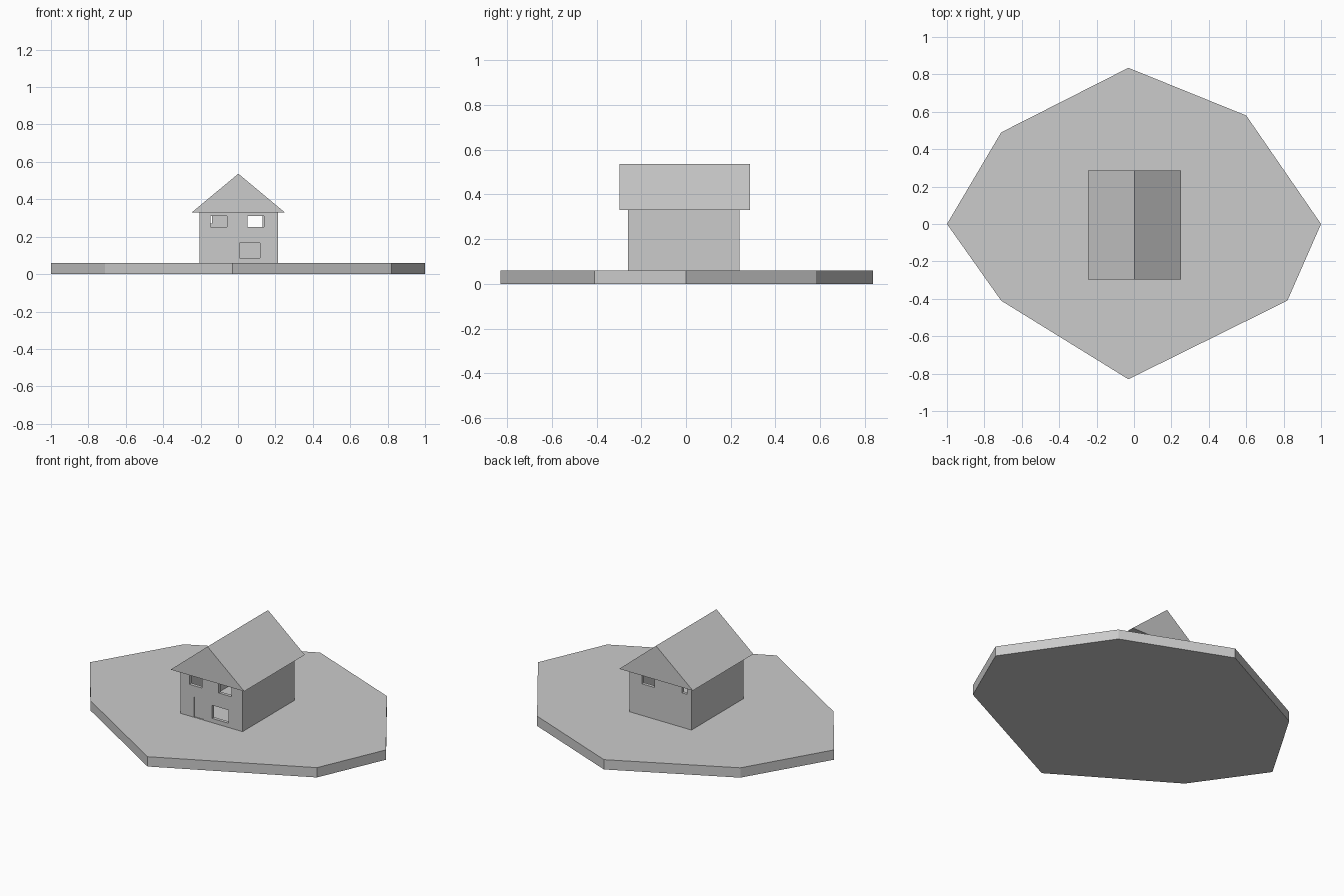
import bpy, bmesh

if "Cube" in bpy.data.objects:
    bpy.data.objects.remove(bpy.data.objects["Cube"])


def prism(name, profile, axis, lo, hi):
    """Extrude a closed 2D profile: axis 'z' uses (x, y), axis 'y' uses (x, z)."""
    bm = bmesh.new()
    place = (lambda a, b: (a, b, lo)) if axis == 'z' else (lambda a, b: (a, lo, b))
    face = bm.faces.new([bm.verts.new(place(a, b)) for a, b in profile])
    ext = bmesh.ops.extrude_face_region(bm, geom=[face])
    verts = [v for v in ext['geom'] if isinstance(v, bmesh.types.BMVert)]
    step = (0, 0, hi - lo) if axis == 'z' else (0, hi - lo, 0)
    bmesh.ops.translate(bm, verts=verts, vec=step)
    bmesh.ops.recalc_face_normals(bm, faces=bm.faces)
    mesh = bpy.data.meshes.new(name)
    bm.to_mesh(mesh)
    bm.free()
    ob = bpy.data.objects.new(name, mesh)
    bpy.context.collection.objects.link(ob)
    return ob


def box(name, x0, x1, y0, y1, z0, z1):
    return prism(name, [(x0, z0), (x1, z0), (x1, z1), (x0, z1)], 'y', y0, y1)


def cut(target, cutter):
    cutter.hide_render = True
    cutter.hide_set(True)
    mod = target.modifiers.new(cutter.name, 'BOOLEAN')
    mod.operation = 'DIFFERENCE'
    mod.solver = 'EXACT'
    mod.object = cutter


# Irregular eight-sided ground slab
prism("ground_slab", [(-1, 0), (-0.71, -0.41), (-0.03, -0.83), (0.82, -0.41),
                      (1, 0), (0.60, 0.58), (-0.03, 0.835), (-0.71, 0.49)], 'z', 0, 0.06)

# Hollow house walls
walls = box("house_walls", -0.205, 0.213, -0.26, 0.24, 0.055, 0.335)
cut(walls, box("room_cutter", -0.185, 0.193, -0.24, 0.22, 0.065, 0.32))

# Window openings: x0, x1, z0, z1
front = [(-0.147, -0.06, 0.253, 0.31), (0.052, 0.138, 0.253, 0.31), (0.007, 0.117, 0.086, 0.166)]
back = [(0.045, 0.13, 0.253, 0.31), (-0.175, -0.14, 0.27, 0.31)]
for i, (x0, x1, z0, z1) in enumerate(front):
    cut(walls, box(f"front_window_cutter_{i}", x0, x1, -0.30, -0.22, z0, z1))
for i, (x0, x1, z0, z1) in enumerate(back):
    cut(walls, box(f"back_window_cutter_{i}", x0, x1, 0.20, 0.28, z0, z1))

# Shallow door recess in the front wall
cut(walls, box("door_cutter", -0.115, -0.05, -0.30, -0.255, 0.062, 0.185))

# Gable roof with overhang
prism("roof", [(-0.247, 0.33), (0.25, 0.33), (0.002, 0.537)], 'y', -0.297, 0.287)
